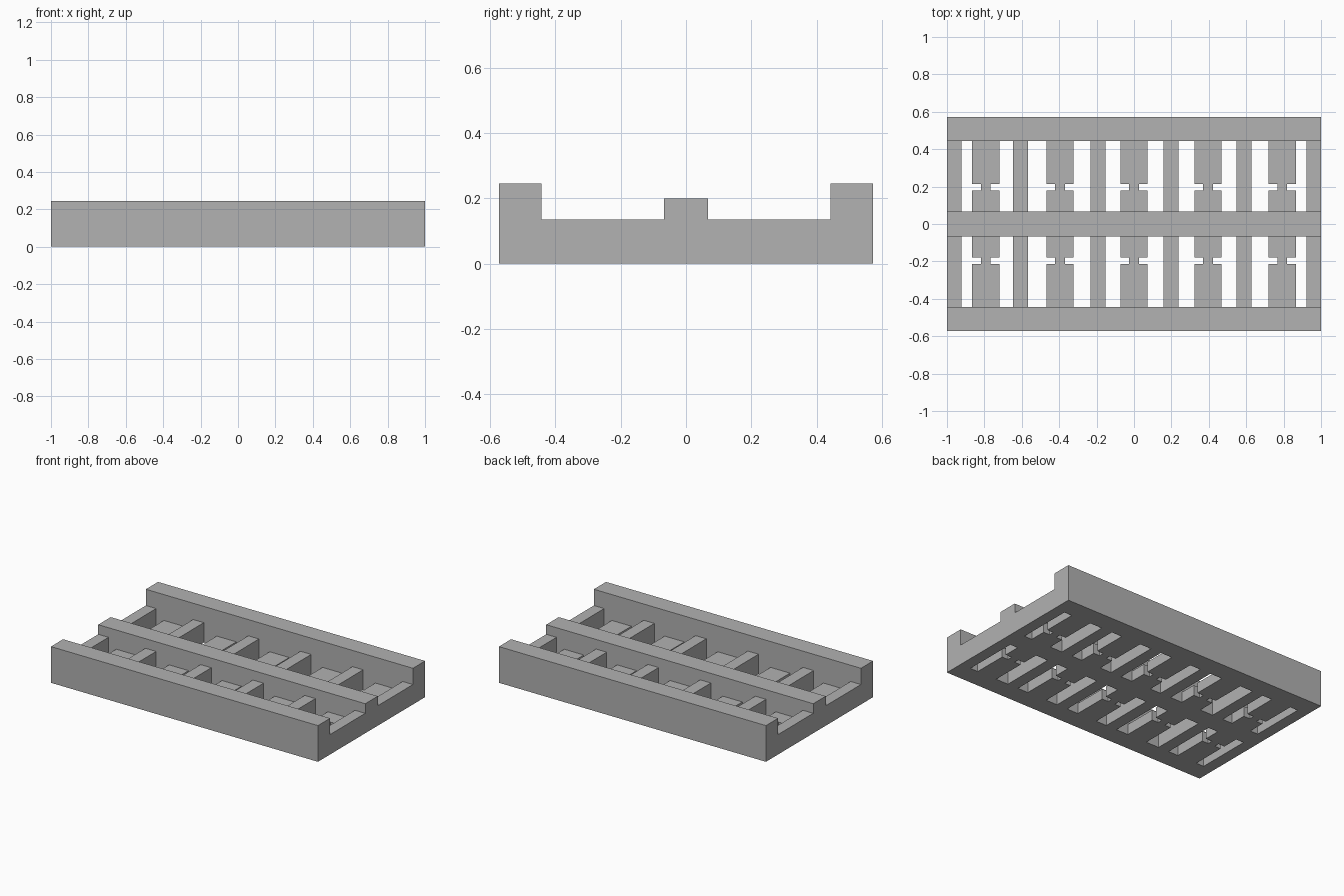
import bpy
import bmesh

if "Cube" in bpy.data.objects:
    bpy.data.objects.remove(bpy.data.objects["Cube"], do_unlink=True)

grey = bpy.data.materials.new("plain grey")
grey.use_nodes = True
grey.diffuse_color = (0.445, 0.445, 0.445, 1)
grey.node_tree.nodes["Principled BSDF"].inputs["Base Color"].default_value = grey.diffuse_color


def extrude_outline(name, outline, height):
    """Flat outline on the ground, extruded straight up."""
    bm = bmesh.new()
    base = bm.faces.new([bm.verts.new((x, y, 0)) for x, y in outline])
    top = bmesh.ops.extrude_face_region(bm, geom=[base], use_keep_orig=True)["geom"]
    verts = [v for v in top if isinstance(v, bmesh.types.BMVert)]
    bmesh.ops.translate(bm, verts=verts, vec=(0, 0, height))
    bmesh.ops.recalc_face_normals(bm, faces=bm.faces)
    mesh = bpy.data.meshes.new(name)
    bm.to_mesh(mesh)
    bm.free()
    mesh.materials.append(grey)
    obj = bpy.data.objects.new(name, mesh)
    bpy.context.collection.objects.link(obj)


def block(name, x0, x1, y0, y1, height):
    extrude_outline(name, [(x0, y0), (x1, y0), (x1, y1), (x0, y1)], height)


OUTER, INNER, MID = 0.573, 0.443, 0.067
WALL_H, RAIL_H, BAR_H, PANEL_H = 0.245, 0.2, 0.135, 0.07
NOTCH = (0.179, 0.213)
HALF_PANEL, HALF_WAIST, HALF_BAR = 0.073, 0.026, 0.04

# Long rails
block("front_wall", -1, 1, -OUTER, -INNER, WALL_H)
block("back_wall", -1, 1, INNER, OUTER, WALL_H)
block("centre_rail", -1, 1, -MID, MID, RAIL_H)

for side, label in ((-1, "front"), (1, "back")):
    y0, y1 = sorted((side * MID, side * INNER))

    # End bars and narrow cross bars
    block(f"{label}_right_end_bar", -1, -0.923, y0, y1, BAR_H)
    block(f"{label}_left_end_bar", 0.923, 1, y0, y1, BAR_H)
    for i, x in enumerate((-0.606, -0.193, 0.198, 0.587)):
        block(f"{label}_cross_bar_{i + 1}", x - HALF_BAR, x + HALF_BAR, y0, y1, BAR_H)

    # Low panels, notched to a narrow waist
    half = [(HALF_PANEL, MID), (HALF_PANEL, NOTCH[0]), (HALF_WAIST, NOTCH[0]),
            (HALF_WAIST, NOTCH[1]), (HALF_PANEL, NOTCH[1]), (HALF_PANEL, INNER)]
    for i in range(5):
        x = (i - 2) * 0.396
        outline = [(x + w, side * y) for w, y in half]
        outline += [(x - w, side * y) for w, y in reversed(half)]
        extrude_outline(f"{label}_notched_panel_{i + 1}", outline, PANEL_H)
